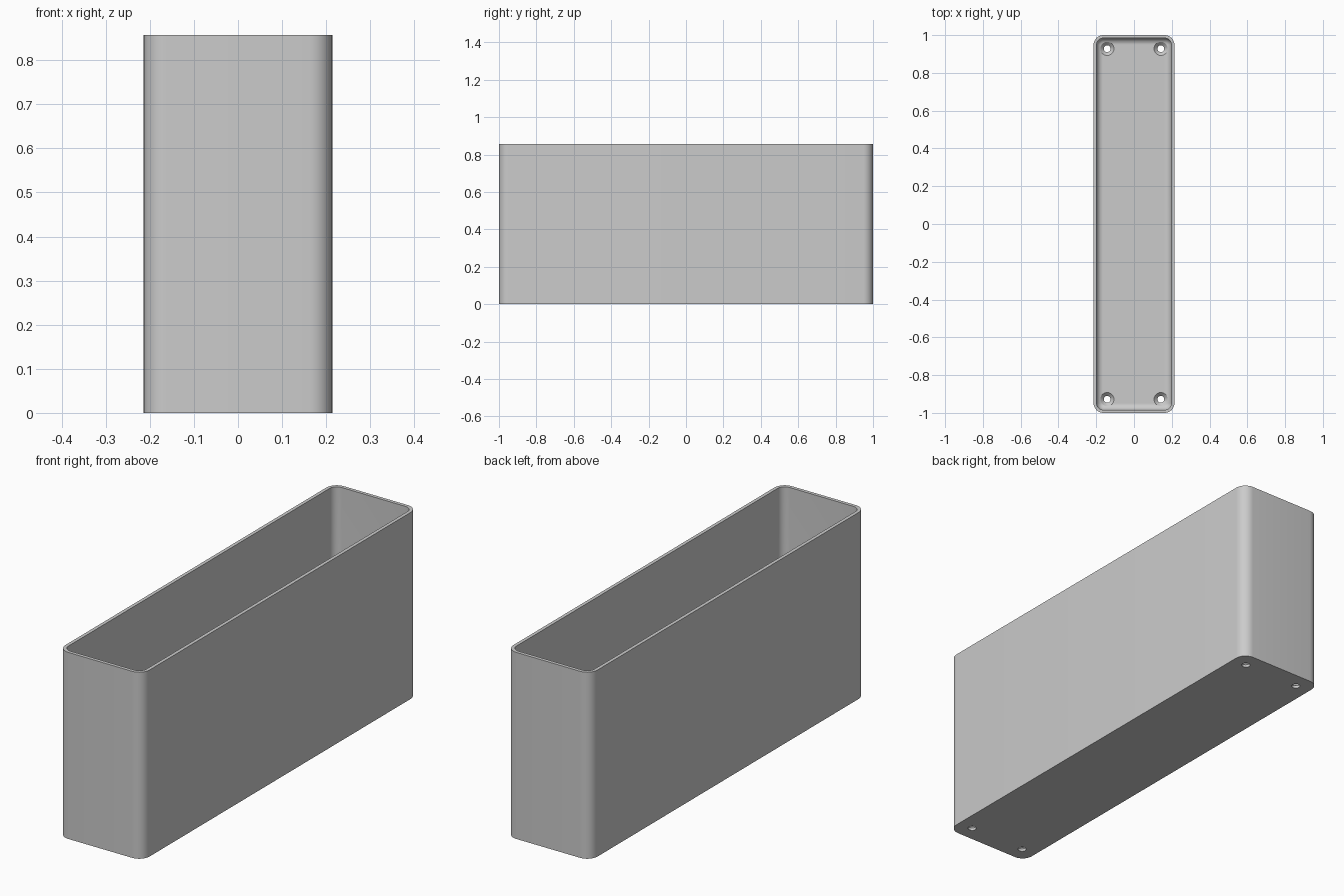
import bpy, bmesh, math
from mathutils import Vector

cube = bpy.data.objects.get("Cube")
if cube:
    bpy.data.objects.remove(cube)

HX, HY, H = 0.214, 1.0, 0.857     # outer half sizes and height
WALL, FLOOR = 0.016, 0.03
CORNER, FILLET = 0.052, 0.034
SEG = 10

grey = bpy.data.materials.new("plain grey")
grey.use_nodes = True
grey.diffuse_color = (0.6, 0.6, 0.6, 1)
grey.node_tree.nodes["Principled BSDF"].inputs["Base Color"].default_value = (0.6, 0.6, 0.6, 1)


def rounded_ring(bm, inset, z):
    """Rounded rectangle loop, inset from the outer wall."""
    r = max(CORNER - inset, 0.002)
    verts = []
    for k, (sx, sy) in enumerate([(1, 1), (-1, 1), (-1, -1), (1, -1)]):
        cx, cy = sx * (HX - inset - r), sy * (HY - inset - r)
        for i in range(SEG + 1):
            a = math.pi / 2 * (k + i / SEG)
            verts.append(bm.verts.new((cx + r * math.cos(a), cy + r * math.sin(a), z)))
    return verts


def circle_ring(bm, centre, r, z, n=32):
    return [bm.verts.new((centre[0] + r * math.cos(2 * math.pi * i / n),
                          centre[1] + r * math.sin(2 * math.pi * i / n), z)) for i in range(n)]


def skin(bm, rings):
    """Join successive loops with quads and cap both ends."""
    for a, b in zip(rings, rings[1:]):
        n = len(a)
        for i in range(n):
            j = (i + 1) % n
            bm.faces.new((a[i], a[j], b[j], b[i]))
    bm.faces.new(rings[0][::-1])
    bm.faces.new(rings[-1])
    bmesh.ops.recalc_face_normals(bm, faces=bm.faces)


def make_object(name, bm):
    mesh = bpy.data.meshes.new(name)
    bm.to_mesh(mesh)
    bm.free()
    mesh.materials.append(grey)
    ob = bpy.data.objects.new(name, mesh)
    bpy.context.collection.objects.link(ob)
    return ob


# Open box: outer wall, rim, inner wall, fillet down to the floor
bm = bmesh.new()
rings = [rounded_ring(bm, 0, 0), rounded_ring(bm, 0, H), rounded_ring(bm, WALL, H)]
for i in range(SEG + 1):
    a = math.pi / 2 * i / SEG
    rings.append(rounded_ring(bm, WALL + FILLET * (1 - math.cos(a)),
                              FLOOR + FILLET * (1 - math.sin(a))))
skin(bm, rings)
box = make_object("open_box", bm)

# Countersunk screw holes, one in each floor corner
profile = [(0.018, -0.02), (0.018, 0.012), (0.036, FLOOR), (0.036, FLOOR + 0.04)]
bpy.context.view_layer.objects.active = box
for sx in (-1, 1):
    for sy in (-1, 1):
        bm = bmesh.new()
        skin(bm, [circle_ring(bm, (sx * 0.142, sy * 0.928), r, z) for r, z in profile])
        cutter = make_object("screw_hole_cutter", bm)
        cutter.hide_render = True
        mod = box.modifiers.new("screw_hole", 'BOOLEAN')
        mod.operation = 'DIFFERENCE'
        mod.solver = 'EXACT'
        mod.object = cutter
        bpy.ops.object.modifier_apply(modifier=mod.name)
        bpy.data.objects.remove(cutter)

# Smooth corners, sharp rim and base
bpy.ops.object.select_all(action='DESELECT')
box.select_set(True)
bpy.ops.object.shade_smooth_by_angle(angle=math.radians(30))
